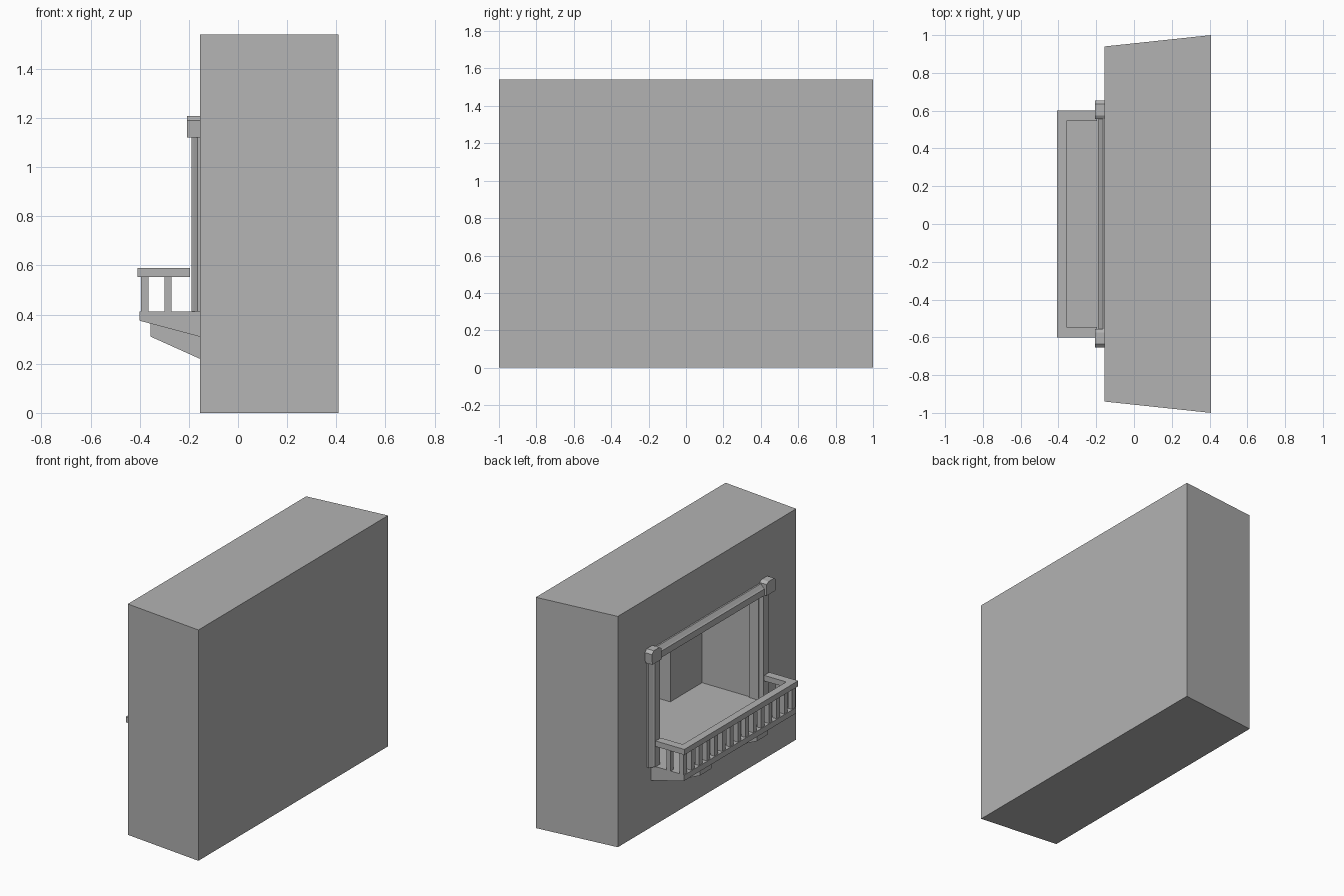
import bpy, bmesh

if "Cube" in bpy.data.objects:
    bpy.data.objects.remove(bpy.data.objects["Cube"])

grey = bpy.data.materials.new("stone_grey")
grey.diffuse_color = (0.45, 0.45, 0.45, 1)
grey.use_nodes = True
grey.node_tree.nodes["Principled BSDF"].inputs["Base Color"].default_value = grey.diffuse_color


def finish(name, bm):
    bmesh.ops.recalc_face_normals(bm, faces=bm.faces)
    me = bpy.data.meshes.new(name)
    bm.to_mesh(me)
    bm.free()
    me.materials.append(grey)
    ob = bpy.data.objects.new(name, me)
    bpy.context.collection.objects.link(ob)
    return ob


def prism(name, pts, a, b, axis):
    """Extrude a 2D profile from a to b along axis (other two axes in order)."""
    def place(p, t):
        c = list(p)
        c.insert("xyz".index(axis), t)
        return c
    bm = bmesh.new()
    lo = [bm.verts.new(place(p, a)) for p in pts]
    hi = [bm.verts.new(place(p, b)) for p in pts]
    bm.faces.new(lo)
    bm.faces.new(hi)
    n = len(pts)
    for i in range(n):
        j = (i + 1) % n
        bm.faces.new((lo[i], lo[j], hi[j], hi[i]))
    return finish(name, bm)


def box(name, x0, x1, y0, y1, z0, z1):
    return prism(name, [(x0, y0), (x1, y0), (x1, y1), (x0, y1)], z0, z1, "z")


WALL = -0.155

# Tapered wall block with opening, room and rear doorway cut in
wall = prism("wall", [(WALL, -0.94), (0.408, -1), (0.408, 1), (WALL, 0.94)], 0, 1.54, "z")
cutters = [
    box("opening_cutter", -0.3, -0.07, -0.545, 0.545, 0.413, 1.12),
    box("room_cutter", -0.085, 0.27, -0.555, 0.555, 0.413, 1.14),
    box("doorway_cutter", 0.25, 0.402, -0.22, 0.22, 0.413, 1.10),
]
for c in cutters:
    c.hide_render = True
    m = wall.modifiers.new(c.name, "BOOLEAN")
    m.object = c
    m.operation = "DIFFERENCE"
    m.solver = "EXACT"
bpy.context.view_layer.update()
cut_mesh = bpy.data.meshes.new_from_object(
    wall.evaluated_get(bpy.context.evaluated_depsgraph_get()))
wall.modifiers.clear()
wall.data = cut_mesh
for c in cutters:
    bpy.data.objects.remove(c)


# Stepped frame section: (depth, distance across)
def moulding(w0, w1):
    d = w1 - w0
    return [(WALL, w0), (-0.19, w0), (-0.19, w0 + d * 0.6), (-0.182, w0 + d * 0.7),
            (-0.165, w1), (WALL, w1)]


for s, side in ((1, "left"), (-1, "right")):
    # Posts and corner blocks of the frame
    prism(side + "_frame_post", [(x, y * s) for x, y in moulding(0.548, 0.63)], 0.413, 1.13, "z")
    prism(side + "_corner_block",
          [(0.555 * s, 1.12), (0.65 * s, 1.12), (0.655 * s, 1.19), (0.635 * s, 1.208),
           (0.575 * s, 1.208), (0.555 * s, 1.195)], -0.207, WALL, "x")
    # Bracket under the balcony
    prism(side + "_bracket", [(WALL, 0.22), (WALL, 0.32), (-0.355, 0.37), (-0.355, 0.31)],
          s * 0.3 - 0.06, s * 0.3 + 0.06, "y")
    # Side baluster
    box(side + "_side_baluster", -0.3, -0.27, s * 0.575 - 0.015, s * 0.575 + 0.015, 0.41, 0.56)

# Frame lintel
prism("frame_lintel", moulding(1.118, 1.19), -0.56, 0.56, "y")

# Balcony deck with sloping underside
prism("balcony_deck", [(WALL, 0.31), (WALL, 0.413), (-0.4, 0.413), (-0.4, 0.375)],
      -0.59, 0.59, "y")

# Front balusters
N = 15
for i in range(N):
    y = -0.572 + 1.144 * i / (N - 1)
    box(f"front_baluster_{i}", -0.395, -0.365, y - 0.018, y + 0.018, 0.41, 0.56)

# U-shaped handrail
prism("handrail", [(-0.195, -0.6), (-0.408, -0.6), (-0.408, 0.6), (-0.195, 0.6),
                   (-0.195, 0.545), (-0.358, 0.545), (-0.358, -0.545), (-0.195, -0.545)],
      0.553, 0.59, "z")
